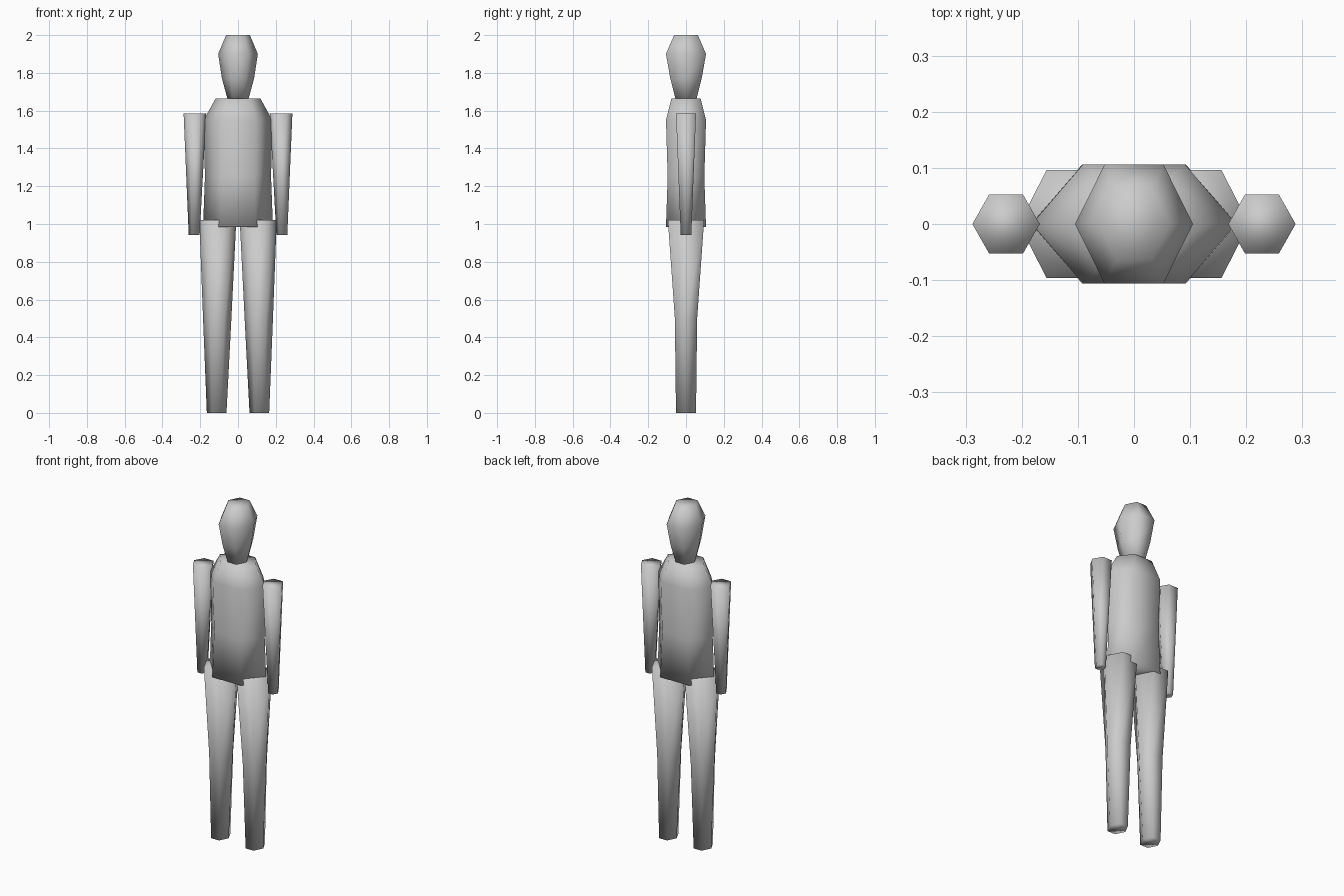
import bpy
import bmesh
from math import cos, sin, pi

cube = bpy.data.objects.get("Cube")
if cube:
    bpy.data.objects.remove(cube, do_unlink=True)

# One plain colour for the whole figure
grey = bpy.data.materials.new("mannequin_grey")
grey.use_nodes = True
grey.diffuse_color = (0.6, 0.6, 0.6, 1)
grey.node_tree.nodes["Principled BSDF"].inputs["Base Color"].default_value = (0.6, 0.6, 0.6, 1)

SIDES = 6


def loft(name, rings):
    """Capped six-sided tube through rings of (centre x, z, half width, half depth)."""
    bm = bmesh.new()
    loops = []
    for cx, z, half_w, half_d in rings:
        loops.append([bm.verts.new((cx + half_w * cos(2 * pi * i / SIDES),
                                    half_d * sin(2 * pi * i / SIDES) / sin(pi / 3), z))
                      for i in range(SIDES)])
    for low, high in zip(loops, loops[1:]):
        for i in range(SIDES):
            j = (i + 1) % SIDES
            bm.faces.new((low[i], low[j], high[j], high[i]))
    bm.faces.new(loops[0][::-1])
    bm.faces.new(loops[-1])
    for face in bm.faces:
        face.smooth = True
    mesh = bpy.data.meshes.new(name)
    bm.to_mesh(mesh)
    bm.free()
    mesh.materials.append(grey)
    obj = bpy.data.objects.new(name, mesh)
    bpy.context.collection.objects.link(obj)
    return obj


# Head, narrow at the chin and widest at the brow
loft("head", [(0, 1.66, 0.055, 0.055), (0, 1.77, 0.085, 0.083),
              (0, 1.9, 0.105, 0.106), (0, 2.0, 0.063, 0.063)])

# Torso with a slight waist and sloping shoulders
loft("torso", [(0, 0.985, 0.185, 0.106), (0, 1.25, 0.175, 0.097),
               (0, 1.55, 0.182, 0.106), (0, 1.665, 0.118, 0.077)])

# Limbs on both sides
for side, s in (("left", 1), ("right", -1)):
    loft(side + "_arm", [(s * 0.232, 0.943, 0.029, 0.028),
                         (s * 0.228, 1.585, 0.06, 0.053)])
    loft(side + "_leg", [(s * 0.113, 0, 0.052, 0.053),
                         (s * 0.11, 0.5, 0.075, 0.059),
                         (s * 0.107, 1.022, 0.098, 0.096)])
